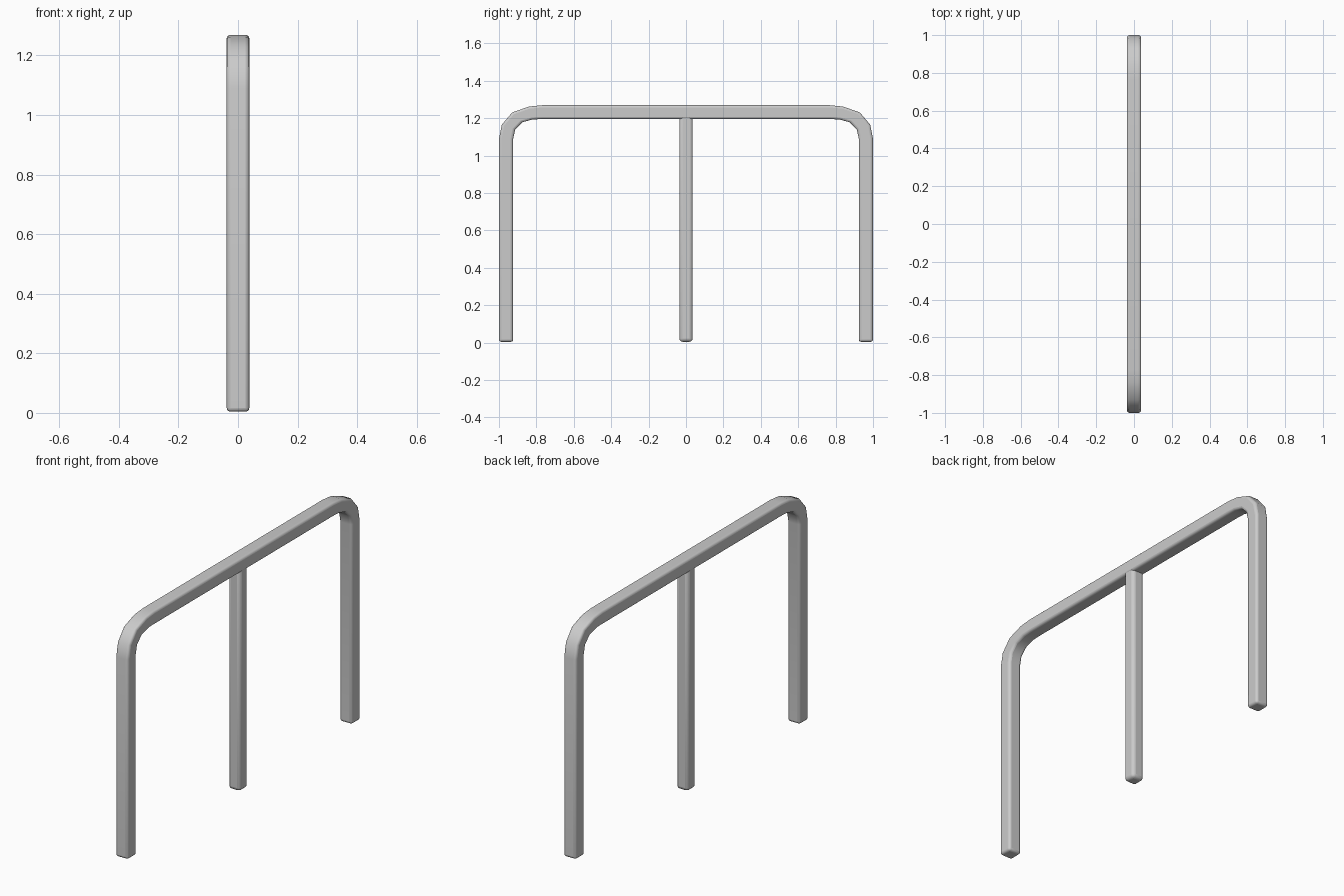
import bpy, bmesh

if "Cube" in bpy.data.objects:
    bpy.data.objects.remove(bpy.data.objects["Cube"])

HALF = 0.038          # half width of the square rail tube


def finish(name, bm, bevel):
    """Turn a bmesh into a smooth-shaded object with rounded long edges."""
    bmesh.ops.recalc_face_normals(bm, faces=bm.faces)
    mesh = bpy.data.meshes.new(name)
    bm.to_mesh(mesh)
    bm.free()
    obj = bpy.data.objects.new(name, mesh)
    bpy.context.collection.objects.link(obj)
    mod = obj.modifiers.new("rounded_edges", 'BEVEL')
    mod.width = bevel
    mod.segments = 3
    mod.limit_method = 'ANGLE'
    mod.angle_limit = 0.9
    bpy.ops.object.select_all(action='DESELECT')
    obj.select_set(True)
    bpy.context.view_layer.objects.active = obj
    bpy.ops.object.shade_smooth_by_angle(angle=0.6)
    return obj


# Bend stations: (outer y, outer z, inner y, inner z), from leg to top bar
bend = [(1.0, 1.09, 0.924, 1.09), (0.985, 1.165, 0.913, 1.14),
        (0.93, 1.23, 0.875, 1.178), (0.84, 1.262, 0.82, 1.193),
        (0.77, 1.269, 0.77, 1.195)]
half_path = [(1.0, 0.004, 0.924, 0.004)] + bend
path = [(-a, b, -c, d) for a, b, c, d in half_path] + half_path[::-1]

# Bent handrail with its two end legs
bm = bmesh.new()
rings = [[bm.verts.new(p) for p in ((-HALF, oy, oz), (HALF, oy, oz),
                                    (HALF, iy, iz), (-HALF, iy, iz))]
         for oy, oz, iy, iz in path]
for r0, r1 in zip(rings, rings[1:]):
    for i in range(4):
        j = (i + 1) % 4
        bm.faces.new((r0[i], r0[j], r1[j], r1[i]))
bm.faces.new(rings[0])
bm.faces.new(rings[-1])
finish("bent_handrail", bm, 0.013)

# Centre post, running up into the underside of the rail
bm = bmesh.new()
bmesh.ops.create_cube(bm, size=1)
bmesh.ops.scale(bm, vec=(0.072, 0.072, 1.22), verts=bm.verts)
bmesh.ops.translate(bm, vec=(0, 0, 0.614), verts=bm.verts)
finish("centre_post", bm, 0.018)
